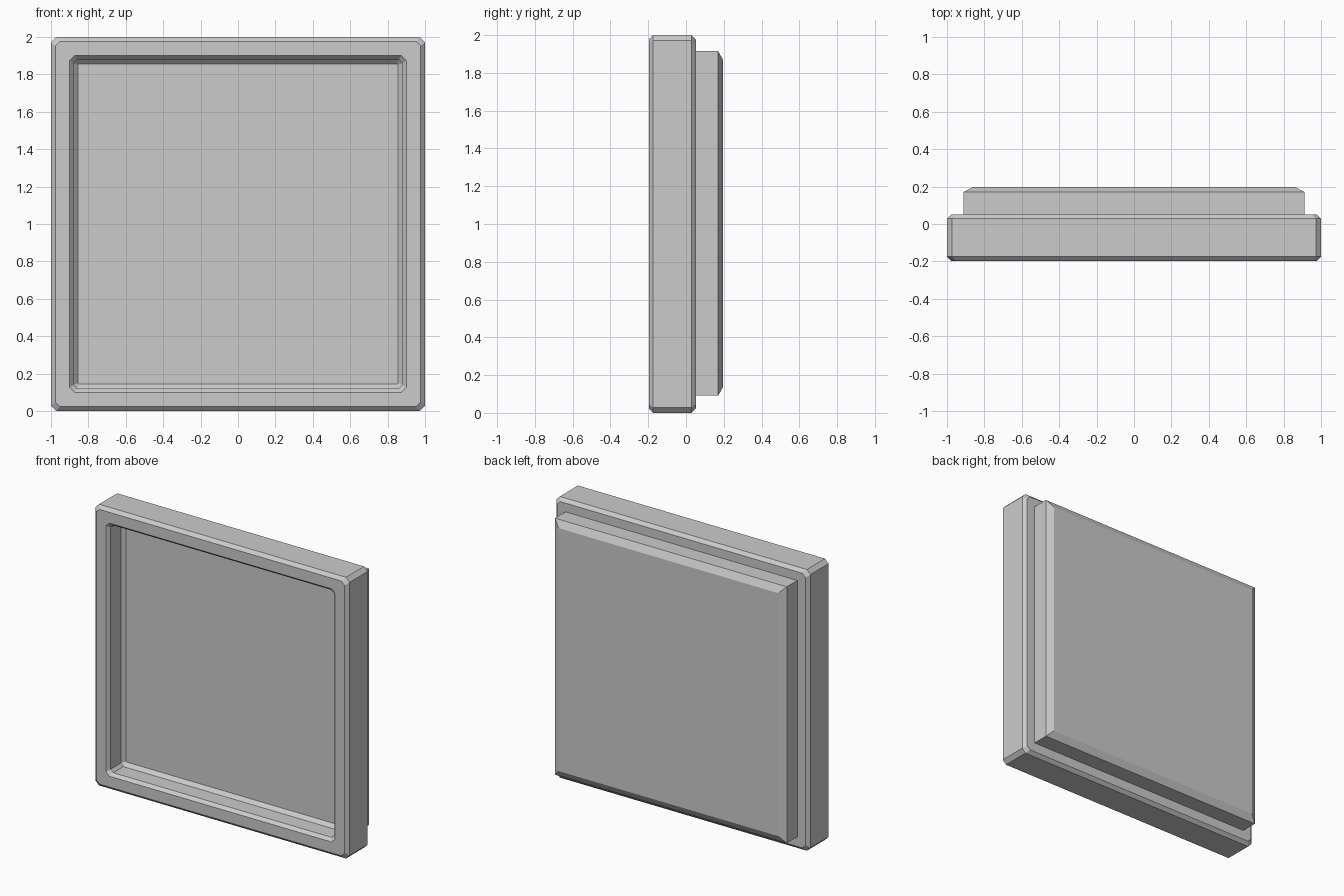
import bpy, bmesh

if "Cube" in bpy.data.objects:
    bpy.data.objects.remove(bpy.data.objects["Cube"])


def ring(bm, half, cut, y, cz):
    """Square outline with clipped corners, lying in the XZ plane."""
    a, b = half, half - cut
    pts = [(a, -b), (a, b), (b, a), (-b, a), (-a, b), (-a, -b), (-b, -a), (b, -a)]
    if cut == 0:
        pts = [(a, -a), (a, a), (-a, a), (-a, -a)]
    return [bm.verts.new((x, y, z + cz)) for x, z in pts]


def loft(name, profile, cz):
    """Join successive (half size, corner cut, y) outlines and cap both ends."""
    bm = bmesh.new()
    rings = [ring(bm, h, c, y, cz) for h, c, y in profile]
    for r, s in zip(rings, rings[1:]):
        n = len(r)
        for i in range(n):
            j = (i + 1) % n
            bm.faces.new((r[i], r[j], s[j], s[i]))
    bm.faces.new(rings[0])
    bm.faces.new(rings[-1])
    bmesh.ops.recalc_face_normals(bm, faces=bm.faces)
    mesh = bpy.data.meshes.new(name)
    bm.to_mesh(mesh)
    bm.free()
    obj = bpy.data.objects.new(name, mesh)
    bpy.context.collection.objects.link(obj)
    return obj


# Bevelled frame, from its back face round the rim and into the front recess
loft("frame", [
    (0.977, 0.025, 0.052),
    (1.0, 0.028, 0.029),
    (1.0, 0.028, -0.174),
    (0.977, 0.025, -0.197),
    (0.90, 0.025, -0.197),
    (0.88, 0.02, -0.174),
    (0.88, 0.02, -0.06),
    (0.855, 0.004, -0.035),
], 1.0)

# Raised back panel with a mitred chamfer
loft("back_panel", [
    (0.912, 0, 0.03),
    (0.912, 0, 0.17),
    (0.864, 0, 0.197),
], 1.003)
